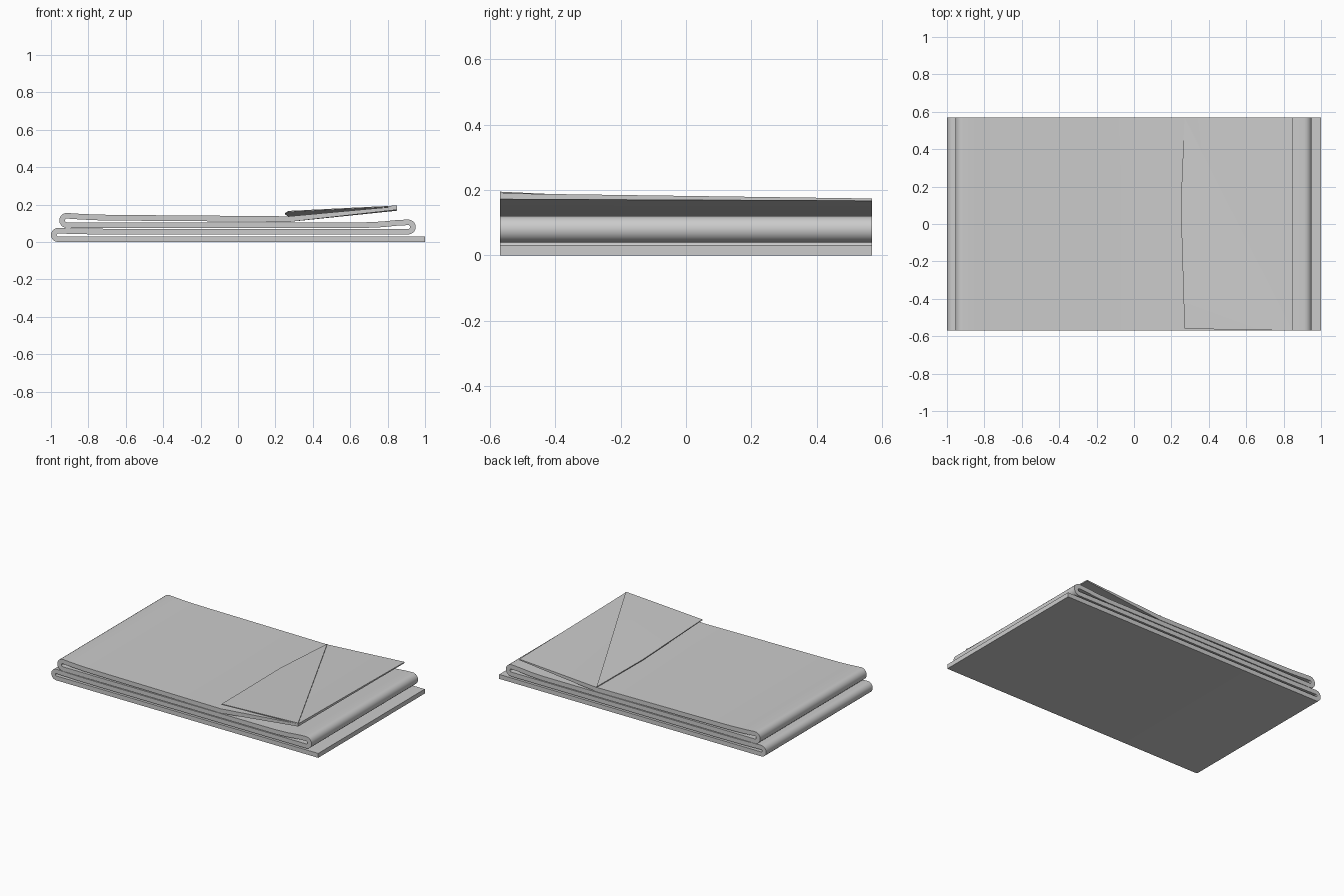
import bpy, bmesh, math
from mathutils import Vector

if "Cube" in bpy.data.objects:
    bpy.data.objects.remove(bpy.data.objects["Cube"])

W = 0.57      # half width of the cloth
HALF = 0.015  # half thickness


def arc(cx, cz, r, start, end, n=10):
    return [(cx + r * math.cos(math.radians(start + (end - start) * i / n)),
             cz + r * math.sin(math.radians(start + (end - start) * i / n)))
            for i in range(n + 1)]


def finish(name, bm):
    bmesh.ops.recalc_face_normals(bm, faces=bm.faces[:])
    mesh = bpy.data.meshes.new(name)
    bm.to_mesh(mesh)
    bm.free()
    obj = bpy.data.objects.new(name, mesh)
    bpy.context.collection.objects.link(obj)
    bpy.ops.object.select_all(action='DESELECT')
    obj.select_set(True)
    bpy.context.view_layer.objects.active = obj
    bpy.ops.object.shade_smooth_by_angle(angle=math.radians(30))
    return obj


# Zigzag centre line of the folded cloth
path = [(1.0, 0.015), (0.0, 0.015)]
path += arc(-0.9625, 0.0375, 0.0225, 270, 90)
path += [(-0.8, 0.056), (-0.6, 0.055), (0.6, 0.055)]
path += arc(0.91, 0.08, 0.025, -90, 90)
path += [(0.85, 0.102), (0.77, 0.094), (0.68, 0.09), (-0.6, 0.09)]
path += arc(-0.915, 0.115, 0.025, 270, 90)
path += [(-0.84, 0.135), (-0.75, 0.131), (-0.6, 0.129), (-0.2, 0.126), (0.27, 0.122)]
pts = [Vector(p) for p in path]

# Thick strip swept along the centre line: (side a, side b) at front and back
bm = bmesh.new()
rings = []
for i, p in enumerate(pts):
    d = (pts[min(i + 1, len(pts) - 1)] - pts[max(i - 1, 0)]).normalized()
    n = Vector((-d.y, d.x)) * HALF
    if i == 0:
        n = Vector((0, -HALF))
    a, b = p + n, p - n
    rings.append([bm.verts.new((q.x, y, q.y))
                  for q, y in ((a, -W), (b, -W), (b, W), (a, W))])
for r, s in zip(rings, rings[1:]):
    for k in range(4):
        bm.faces.new((r[k], r[(k + 1) % 4], s[(k + 1) % 4], s[k]))
bm.faces.new(rings[0])

# Raised end of the strip, creased along the diagonal
tf, bf, bb, tb = rings[-1]
etf, ebf, ebb, etb = [bm.verts.new(c) for c in (
    (0.85, -W, 0.190), (0.85, -W, 0.172), (0.85, W, 0.167), (0.85, W, 0.174))]
for f in ((tf, bf, ebf, etf), (bf, bb, ebb, ebf), (bb, tb, etb, ebb),
          (tf, etf, tb), (tb, etf, etb), (etf, ebf, ebb, etb)):
    bm.faces.new(f)
finish("folded_cloth", bm)

# Turned-back corner lying over the diagonal
bm = bmesh.new()
outline = [(0.27, W, 0.142), (0.25, 0.1, 0.154), (0.27, -0.56, 0.166), (0.85, -W, 0.195)]
top = [bm.verts.new(c) for c in outline]
low = [bm.verts.new((x, y, z - 0.006)) for x, y, z in outline]
for ring in (top, low):
    bm.faces.new((ring[0], ring[1], ring[3]))
    bm.faces.new((ring[1], ring[2], ring[3]))
for k in range(4):
    j = (k + 1) % 4
    bm.faces.new((top[k], top[j], low[j], low[k]))
finish("turned_back_corner", bm)
